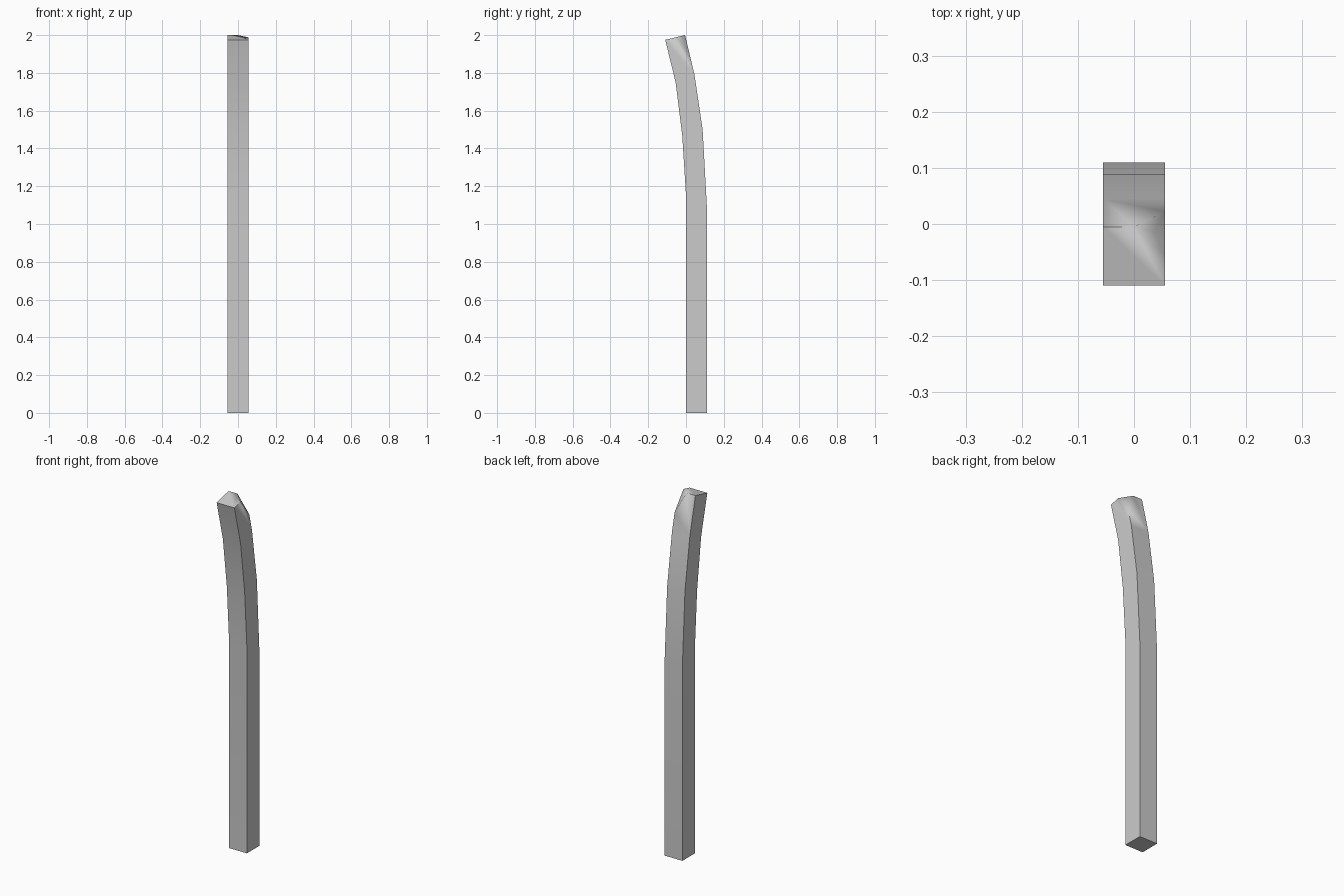
import bpy, bmesh, math
from mathutils import Vector

if "Cube" in bpy.data.objects:
    bpy.data.objects.remove(bpy.data.objects["Cube"])

HALF = 0.055
# Side profile: (front y, front z, back y, back z) for each ring going up
RINGS = [
    (0.0, 0.0, 0.11, 0.0),
    (0.0, 1.15, 0.11, 1.10),
    (-0.02, 1.47, 0.088, 1.50),
    (-0.055, 1.75, 0.045, 1.79),
    (-0.11, 1.975, -0.005, 2.0),
]

# Curved square post
bm = bmesh.new()
loops = []
for fy, fz, by, bz in RINGS:
    loops.append([bm.verts.new(p) for p in (
        (-HALF, fy, fz), (HALF, fy, fz), (HALF, by, bz), (-HALF, by, bz))])
for low, high in zip(loops, loops[1:]):
    for i in range(4):
        j = (i + 1) % 4
        bm.faces.new((low[i], low[j], high[j], high[i]))
bm.faces.new(loops[0][::-1])
bm.faces.new(loops[-1])

# Broken top corner at the back right
a = Vector((0.0, -0.005, 2.0))
b = Vector((HALF, -0.055, 1.987))
c = Vector((HALF, 0.02, 1.89))
normal = (b - a).cross(c - a).normalized()
if normal.z < 0:
    normal.negate()
cut = bmesh.ops.bisect_plane(bm, geom=bm.verts[:] + bm.edges[:] + bm.faces[:],
                             plane_co=a, plane_no=normal, clear_outer=True)
rim = [e for e in cut["geom_cut"] if isinstance(e, bmesh.types.BMEdge)]
chip = bmesh.ops.holes_fill(bm, edges=rim, sides=0)["faces"]
poked = bmesh.ops.poke(bm, faces=chip)
for v in poked["verts"]:
    v.co -= normal * 0.005
bmesh.ops.recalc_face_normals(bm, faces=bm.faces[:])

mesh = bpy.data.meshes.new("curved_post")
bm.to_mesh(mesh)
bm.free()
post = bpy.data.objects.new("curved_post", mesh)
bpy.context.collection.objects.link(post)
bpy.context.view_layer.objects.active = post
post.select_set(True)
bpy.ops.object.shade_smooth_by_angle(angle=math.radians(78))
